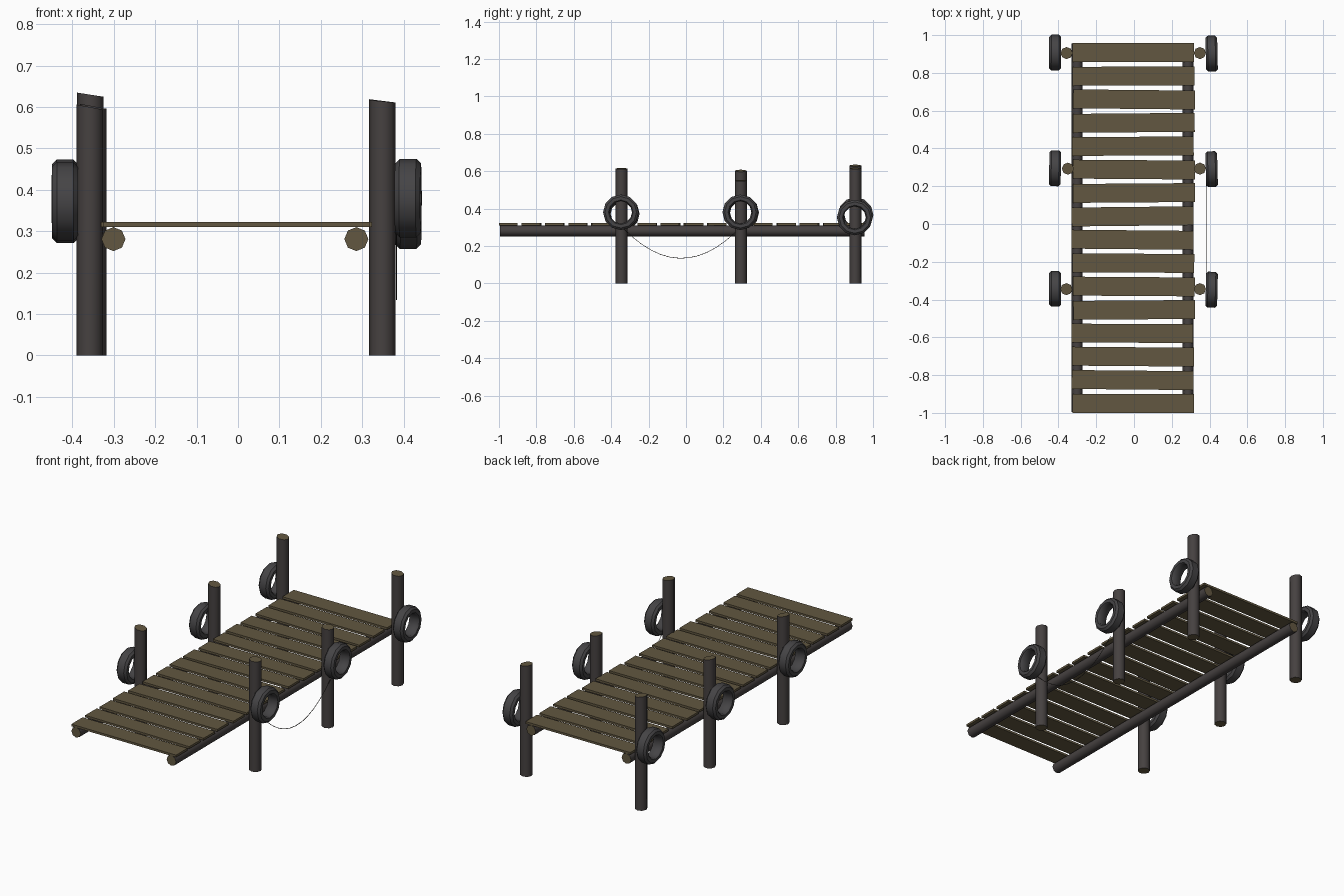
import bpy, bmesh, math, random
from mathutils import Vector, Matrix

if "Cube" in bpy.data.objects:
    bpy.data.objects.remove(bpy.data.objects["Cube"])

random.seed(4)


def material(name, rgb):
    m = bpy.data.materials.new(name)
    m.diffuse_color = (*rgb, 1)
    m.use_nodes = True
    m.node_tree.nodes["Principled BSDF"].inputs["Base Color"].default_value = m.diffuse_color
    return m


WOOD = material("cut wood", (0.122, 0.096, 0.052))
BARK = material("dark bark", (0.061, 0.053, 0.052))
RUBBER = material("grey rubber", (0.060, 0.058, 0.061))
ROPE = material("dark rope", (0.045, 0.040, 0.035))


def make(name, bm, mats, smooth=None):
    bmesh.ops.recalc_face_normals(bm, faces=bm.faces)
    me = bpy.data.meshes.new(name)
    bm.to_mesh(me)
    bm.free()
    for m in mats:
        me.materials.append(m)
    if smooth:
        for p in me.polygons:
            p.use_smooth = True
        me.set_sharp_from_angle(angle=math.radians(smooth))
    ob = bpy.data.objects.new(name, me)
    bpy.context.collection.objects.link(ob)
    return ob


def log(name, start, end, radius, slant=0.0):
    """Eight-sided log with bark sides and cut wood ends; slant tilts the far end."""
    a, b = Vector(start), Vector(end)
    bm = bmesh.new()
    bmesh.ops.create_cone(bm, cap_ends=True, segments=8, radius1=radius,
                          radius2=radius, depth=(b - a).length)
    for v in bm.verts:
        if v.co.z > 0:
            v.co.z += slant * v.co.x / radius
    for f in bm.faces:
        f.material_index = 1 if len(f.verts) > 4 else 0
    rot = (b - a).to_track_quat('Z', 'Y').to_matrix().to_4x4()
    bm.transform(Matrix.Translation((a + b) / 2) @ rot)
    return make(name, bm, [BARK, WOOD], 50)


# Deck planks, slightly uneven
for i in range(16):
    bm = bmesh.new()
    bmesh.ops.create_cube(bm, size=1)
    end = i in (0, 15)
    bm.transform(Matrix.Translation((-0.004 + (0 if end else random.uniform(-.006, .006)),
                                     -0.95 + i * 0.1238, 0.316))
                 @ Matrix.Rotation(0 if end else random.uniform(-.012, .012), 4, 'Z')
                 @ Matrix.Diagonal((0.645, 0.1, 0.012, 1)))
    make(f"plank_{i + 1}", bm, [WOOD])

# Long bearers under the deck
for side, x in (("left", -0.301), ("right", 0.286)):
    log(f"bearer_{side}", (x, -0.995, 0.281), (x, 0.955, 0.281), 0.029)


# Tyre: profile (radius, x) revolved around x
TYRE = [(0.060, -0.024), (0.066, -0.031), (0.084, -0.031), (0.095, -0.020),
        (0.095, 0.020), (0.084, 0.031), (0.066, 0.031), (0.060, 0.024)]


def tyre(name, loc, turn):
    n = 12
    bm = bmesh.new()
    rings = []
    for s in range(n):
        t = 2 * math.pi * s / n
        rings.append([bm.verts.new((x, r * math.cos(t), r * math.sin(t))) for r, x in TYRE])
    k = len(TYRE)
    for s in range(n):
        p, q = rings[s], rings[(s + 1) % n]
        for j in range(k):
            bm.faces.new((p[j], p[(j + 1) % k], q[(j + 1) % k], q[j]))
    bm.transform(Matrix.Translation(loc) @ Matrix.Rotation(turn, 4, 'Z'))
    make(name, bm, [RUBBER], 40)


# Posts with a tyre on each: side, row, x, y, post height, slant, tyre z
POSTS = [("left", "front", -0.358, -0.345, 0.600, 0.006, 0.372),
         ("left", "middle", -0.350, 0.293, 0.602, 0.006, 0.378),
         ("left", "back", -0.357, 0.905, 0.630, 0.005, 0.366),
         ("right", "front", 0.349, -0.345, 0.614, 0.003, 0.380),
         ("right", "middle", 0.349, 0.293, 0.550, 0.003, 0.380),
         ("right", "back", 0.349, 0.905, 0.615, 0.004, 0.352)]
for side, row, x, y, h, slant, tz in POSTS:
    log(f"post_{side}_{row}", (x, y, 0), (x, y, h), 0.032, slant)
    tx = 0.411 if side == "right" else -0.418
    tyre(f"tyre_{side}_{row}", (tx, y + (0.002 if side == "left" else -0.003), tz),
         random.uniform(-.03, .03))

# Thin rope sagging between two right-hand tyres
bm = bmesh.new()
path = []
for i in range(13):
    u = i / 12
    path.append(Vector((0.383, -0.335 + 0.6 * u, 0.295 - 0.02 * u - 0.15 * (1 - (2 * u - 1) ** 2))))
loops = [[bm.verts.new(p + Vector((0.002 * math.cos(a), 0, 0.002 * math.sin(a))))
          for a in (0.5, 2.6, 4.7)] for p in path]
for p, q in zip(loops, loops[1:]):
    for j in range(3):
        bm.faces.new((p[j], p[(j + 1) % 3], q[(j + 1) % 3], q[j]))
bm.faces.new(loops[0])
bm.faces.new(loops[-1])
make("rope", bm, [ROPE])
